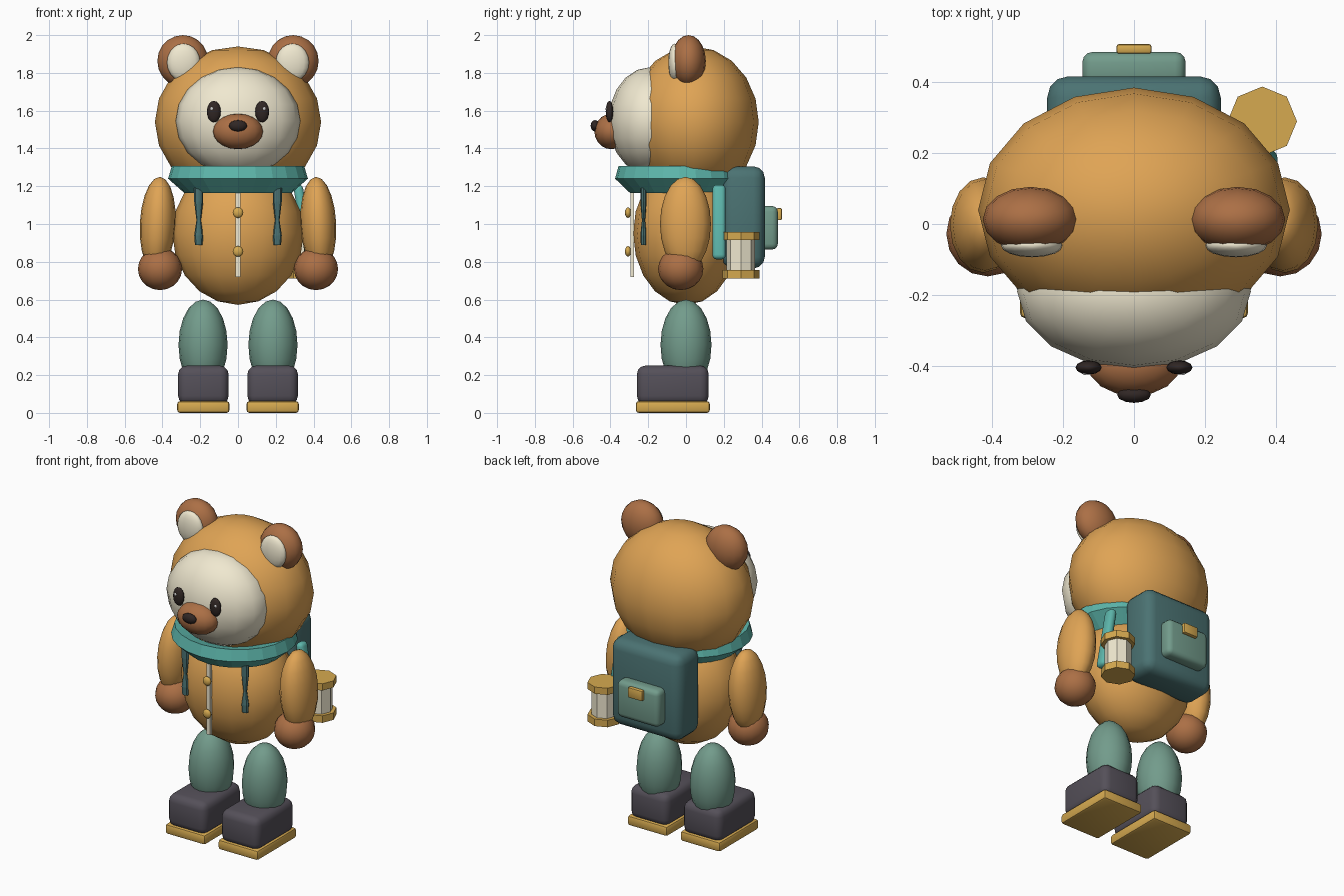
import bpy, bmesh, math
from mathutils import Matrix, Vector

if "Cube" in bpy.data.objects:
    bpy.data.objects.remove(bpy.data.objects["Cube"])


def mat(name, rgb):
    m = bpy.data.materials.new(name)
    m.diffuse_color = (*rgb, 1)
    m.use_nodes = True
    m.node_tree.nodes["Principled BSDF"].inputs["Base Color"].default_value = m.diffuse_color
    return m


TAN = mat("tan_fur", (0.74, 0.37, 0.09))
BROWN = mat("brown_fur", (0.41, 0.16, 0.06))
CREAM = mat("cream", (0.87, 0.81, 0.63))
TEAL = mat("teal", (0.11, 0.47, 0.41))
DARK_TEAL = mat("dark_teal", (0.07, 0.17, 0.17))
SAGE = mat("sage", (0.17, 0.33, 0.26))
BOOT = mat("boot_grey", (0.09, 0.08, 0.10))
GOLD = mat("gold", (0.67, 0.40, 0.08))
BLACK = mat("dark_brown", (0.03, 0.02, 0.018))
WHITE = mat("white", (0.95, 0.95, 0.95))


def finish(bm, name, m, smooth):
    bmesh.ops.recalc_face_normals(bm, faces=bm.faces[:])
    for f in bm.faces:
        f.smooth = smooth
    me = bpy.data.meshes.new(name)
    bm.to_mesh(me)
    bm.free()
    me.materials.append(m)
    ob = bpy.data.objects.new(name, me)
    bpy.context.collection.objects.link(ob)
    return ob


def ball(name, c, r, m, seg=16, rings=10, tilt=0):
    bm = bmesh.new()
    mx = Matrix.Translation(c) @ Matrix.Rotation(tilt, 4, 'Y') @ Matrix.Diagonal((*r, 1))
    bmesh.ops.create_uvsphere(bm, u_segments=seg, v_segments=rings, radius=1, matrix=mx)
    return finish(bm, name, m, True)


def box(name, lo, hi, m, bevel=0.0, seg=3, tilt=0):
    lo, hi = Vector(lo), Vector(hi)
    bm = bmesh.new()
    bmesh.ops.create_cube(bm, size=1, matrix=Matrix.Diagonal((*(hi - lo), 1)))
    if bevel:
        bmesh.ops.bevel(bm, geom=bm.edges[:], offset=bevel, segments=seg,
                        profile=0.5, affect='EDGES')
    bmesh.ops.transform(bm, verts=bm.verts[:], matrix=Matrix.Translation((lo + hi) / 2)
                        @ Matrix.Rotation(tilt, 4, 'Y'))
    ob = finish(bm, name, m, False)
    bpy.ops.object.select_all(action='DESELECT')
    ob.select_set(True)
    bpy.context.view_layer.objects.active = ob
    bpy.ops.object.shade_smooth_by_angle(angle=math.radians(40))
    return ob


def lathe(name, c, profile, m, sides, closed=False, sy=1.0, smooth=False):
    """Spin (radius, z) points about a vertical axis through c."""
    bm = bmesh.new()
    rings = []
    for r, z in profile:
        rings.append([bm.verts.new((c[0] + r * math.cos(2 * math.pi * i / sides),
                                    c[1] + sy * r * math.sin(2 * math.pi * i / sides), z))
                      for i in range(sides)])
    pairs = list(zip(rings, rings[1:]))
    if closed:
        pairs.append((rings[-1], rings[0]))
    else:
        bm.faces.new(rings[0])
        bm.faces.new(rings[-1])
    for a, b in pairs:
        for i in range(sides):
            j = (i + 1) % sides
            bm.faces.new((a[i], a[j], b[j], b[i]))
    return finish(bm, name, m, smooth)


# Head, face and snout
ball("head", (0, 0.04, 1.54), (0.44, 0.345, 0.40), TAN)
ball("face", (0, -0.19, 1.545), (0.33, 0.22, 0.285), CREAM)
ball("muzzle", (0, -0.395, 1.49), (0.132, 0.09, 0.094), BROWN)
ball("nose", (0, -0.482, 1.52), (0.048, 0.023, 0.03), BLACK, 12, 8)

# Torso, collar, zip and buttons
ball("body", (0, 0, 0.95), (0.348, 0.28, 0.378), TAN)
lathe("collar", (0, -0.035), [(0.35, 1.308), (0.37, 1.24), (0.285, 1.165),
                              (0.25, 1.2), (0.27, 1.29)], TEAL, 24, True, 0.92)
box("zip", (-0.012, -0.295, 0.72), (0.012, -0.275, 1.18), CREAM)
for z in (1.06, 0.855):
    ball("button", (0, -0.307, z), (0.028, 0.016, 0.028), GOLD, 12, 8)

# Mirrored parts
for s, side in ((-1, "left"), (1, "right")):
    ball("eye_" + side, (s * 0.128, -0.405, 1.595), (0.037, 0.02, 0.057), BLACK, 12, 8)
    ball("eye_glint_" + side, (s * 0.138, -0.417, 1.61), (0.011, 0.009, 0.011), WHITE, 8, 6)
    ball("ear_" + side, (s * 0.292, 0.013, 1.863), (0.135, 0.092, 0.137), BROWN)
    ball("inner_ear_" + side, (s * 0.288, -0.06, 1.855), (0.088, 0.034, 0.1), CREAM)
    ball("arm_" + side, (s * 0.425, -0.003, 1.0), (0.095, 0.135, 0.25), TAN, tilt=-s * 0.05)
    ball("hand_" + side, (s * 0.413, -0.028, 0.762), (0.117, 0.12, 0.112), BROWN)
    ball("leg_" + side, (s * 0.185, 0, 0.36), (0.13, 0.135, 0.24), SAGE)
    x0, x1 = sorted((s * 0.05, s * 0.317))
    box("boot_" + side, (x0, -0.26, 0.045), (x1, 0.12, 0.25), BOOT, 0.045)
    box("sole_" + side, (x0 - 0.005, -0.266, 0), (x1 + 0.005, 0.126, 0.062), GOLD, 0.015, 2)
    lathe("drawstring_" + side, (s * 0.208, -0.225),
          [(0.024, 1.19), (0.024, 1.12), (0.012, 1.02), (0.024, 0.94), (0.02, 0.89)],
          DARK_TEAL, 8, sy=0.7)

# Backpack with pocket and buckle
box("backpack", (-0.245, 0.19, 0.765), (0.245, 0.417, 1.305), DARK_TEAL, 0.06)
box("backpack_pocket", (-0.146, 0.39, 0.865), (0.146, 0.486, 1.095), SAGE, 0.03)
box("buckle", (-0.05, 0.48, 1.02), (0.05, 0.508, 1.085), GOLD, 0.008, 2)

# Hanging strap on the right side
box("strap", (0.325, 0.14, 0.81), (0.375, 0.21, 1.21), TEAL, 0.022, tilt=-0.17)

# Lantern beside the backpack
L = (0.362, 0.29)
lathe("lantern_cap", L, [(0.098, 0.915), (0.098, 0.957)], GOLD, 8)
lathe("lantern_glass", L, [(0.076, 0.74), (0.076, 0.93)], CREAM, 8)
lathe("lantern_base", L, [(0.098, 0.712), (0.098, 0.756)], GOLD, 8)
